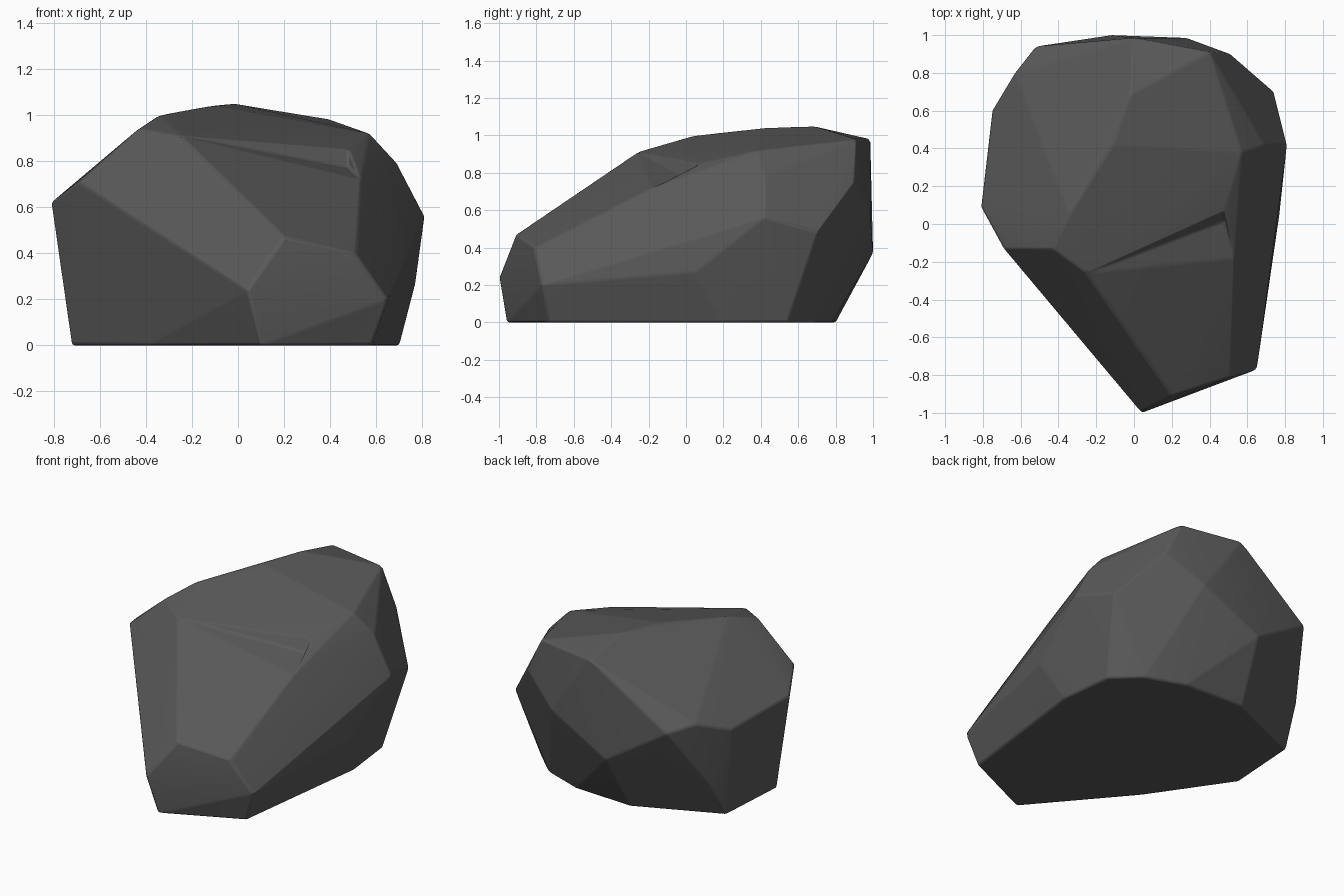
import bpy, bmesh
from mathutils import Vector

cube = bpy.data.objects.get("Cube")
if cube:
    bpy.data.objects.remove(cube, do_unlink=True)

# Dark grey stone
stone = bpy.data.materials.new("dark grey stone")
stone.use_nodes = True
grey = (0.1, 0.1, 0.1, 1)
stone.diffuse_color = grey
bsdf = stone.node_tree.nodes["Principled BSDF"]
bsdf.inputs["Base Color"].default_value = grey
bsdf.inputs["Roughness"].default_value = 0.9

# Corners of the boulder, grouped by zone
ledge_top = Vector((.48, .07, .85))
ledge_foot = Vector((.48, .02, .77))
slope_corner = Vector((.53, -.18, .72))
crown = [(-.25, -.26, .91), (-.43, -.13, .94), (-.34, .05, 1), (-.11, .42, 1.04),
         (-.02, .68, 1.05), (0, .985, .98), (.4, .91, .98), (.57, .38, .92)]
nose = [(.04, -1, .24), (.65, -.77, .2), (.2, -.91, .47), (.51, -.81, .4)]
left_flank = [(.77, .05, .27), (.81, .42, .56), (.69, .42, .79),
              (.74, .7, .48), (.51, .9, .75)]
back = [(.28, .985, .58), (-.12, 1, .37), (-.52, .94, .62), (-.63, .8, .66)]
right_flank = [(-.75, .6, .58), (-.81, .09, .62), (-.69, -.13, .71),
               (-.45, -.42, .53), (-.66, .7, .24), (-.74, .1, .19)]
footprint = [(.1, -.96), (.58, -.74), (.7, .2), (.66, .54), (.5, .69), (.25, .78),
             (-.16, .8), (-.69, .57), (-.72, .1), (-.4, -.37)]

# Wrap the corners in a faceted shell
bm = bmesh.new()
for p in crown + nose + left_flank + back + right_flank:
    bm.verts.new(p)
for x, y in footprint:
    bm.verts.new((x, y, 0))
top = bm.verts.new(ledge_top)
corner = bm.verts.new(slope_corner)
bmesh.ops.convex_hull(bm, input=bm.verts[:])
bmesh.ops.delete(bm, geom=[v for v in bm.verts if not v.link_faces], context='VERTS')

# Fold the shallow ledge inward between the crown and the front slope
if top.is_valid and corner.is_valid:
    edge = bm.edges.get((top, corner))
    if edge:
        _, fold = bmesh.utils.edge_split(edge, top, 0.2)
        fold.co = ledge_foot
        bmesh.ops.triangulate(bm, faces=[f for f in bm.faces if len(f.verts) > 3])

# Merge nearly flat triangles into broad facets
bmesh.ops.dissolve_limit(bm, angle_limit=0.06, verts=bm.verts[:], edges=bm.edges[:])
bmesh.ops.recalc_face_normals(bm, faces=bm.faces[:])
mesh = bpy.data.meshes.new("boulder")
bm.to_mesh(mesh)
bm.free()
mesh.materials.append(stone)
boulder = bpy.data.objects.new("boulder", mesh)
bpy.context.collection.objects.link(boulder)

# Softly worn edges
bevel = boulder.modifiers.new("worn edges", 'BEVEL')
bevel.width = 0.012
bevel.segments = 2
bevel.limit_method = 'ANGLE'
bevel.angle_limit = 0.15
bpy.context.view_layer.objects.active = boulder
boulder.select_set(True)
bpy.ops.object.shade_smooth_by_angle(angle=0.6)
weighted = boulder.modifiers.new("facet normals", 'WEIGHTED_NORMAL')
weighted.keep_sharp = True
